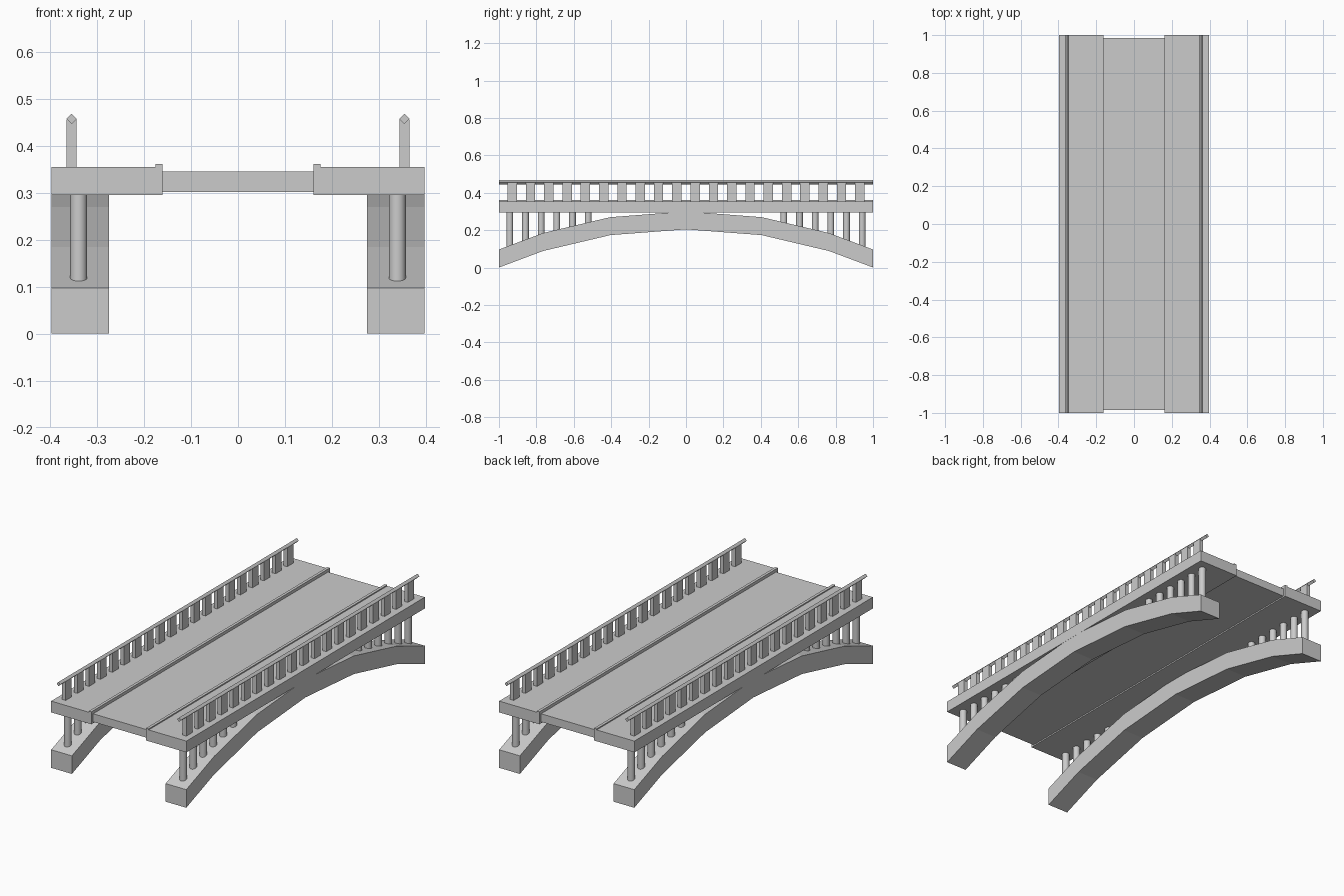
import bpy, bmesh, math

if "Cube" in bpy.data.objects:
    bpy.data.objects.remove(bpy.data.objects["Cube"])


def mesh_object(name, bm):
    bmesh.ops.recalc_face_normals(bm, faces=bm.faces)
    me = bpy.data.meshes.new(name)
    bm.to_mesh(me)
    bm.free()
    ob = bpy.data.objects.new(name, me)
    bpy.context.collection.objects.link(ob)
    return ob


def extrude_profile(name, pts, axis, a, b):
    """Prism from a 2D profile: axis 'x' takes (y, z) points, axis 'y' takes (x, z)."""
    bm = bmesh.new()
    place = (lambda t, p: (t, p[0], p[1])) if axis == 'x' else (lambda t, p: (p[0], t, p[1]))
    face = bm.faces.new([bm.verts.new(place(a, p)) for p in pts])
    new = bmesh.ops.extrude_face_region(bm, geom=[face])['geom']
    d = b - a
    bmesh.ops.translate(bm, verts=[v for v in new if isinstance(v, bmesh.types.BMVert)],
                        vec=(d, 0, 0) if axis == 'x' else (0, d, 0))
    return mesh_object(name, bm)


def box(name, x0, x1, y0, y1, z0, z1):
    return extrude_profile(name, [(x0, z0), (x1, z0), (x1, z1), (x0, z1)], 'y', y0, y1)


def arch_top(y):
    for (y0, z0), (y1, z1) in zip(half, half[1:]):
        if y0 <= abs(y) <= y1:
            return z0 + (z1 - z0) * (abs(y) - y0) / (y1 - y0) + 0.096


# Half of the faceted arch underside, from crown to springing
half = [(0, 0.205), (0.405, 0.174), (0.765, 0.089), (1.0, 0.001)]
lower = [(-y, z) for y, z in reversed(half)] + half[1:]
upper = [(y, z + 0.096) for y, z in reversed(lower)]

# Roadway
box("roadway", -0.162, 0.162, -0.985, 0.985, 0.302, 0.345)

for side, s in (("left", -1), ("right", 1)):
    # Sidewalk slab with raised curb as one section
    walk = [(0.161, 0.295), (0.397, 0.295), (0.397, 0.355),
            (0.176, 0.355), (0.176, 0.361), (0.161, 0.361)]
    extrude_profile(side + "_sidewalk", [(s * x, z) for x, z in walk], 'y', -1, 1)

    # Arch rib
    extrude_profile(side + "_arch_rib", lower + upper, 'x', s * 0.275, s * 0.3965)

    # Diamond-section handrail
    cx, cz, r = s * 0.354, 0.457, 0.011
    extrude_profile(side + "_handrail",
                    [(cx, cz - r), (cx + r, cz), (cx, cz + r), (cx - r, cz)], 'y', -1, 1)

    # Railing posts
    for i in range(20):
        y = (i - 9.5) * 0.0978
        box(f"{side}_railing_post_{i + 1}", cx - 0.0105, cx + 0.0105,
            y - 0.025, y + 0.025, 0.35, 0.456)

    # Round columns between arch and deck, six at each end
    for end, e in (("front", -1), ("back", 1)):
        for i in range(6):
            y = e * (0.523 + i * 0.0838)
            z0, z1 = arch_top(y) - 0.02, 0.30
            bpy.ops.mesh.primitive_cylinder_add(vertices=24, radius=0.018, depth=z1 - z0,
                                                location=(s * 0.339, y, (z0 + z1) / 2))
            bpy.context.object.name = f"{side}_{end}_column_{i + 1}"
            bpy.ops.object.shade_smooth_by_angle(angle=math.radians(40))
